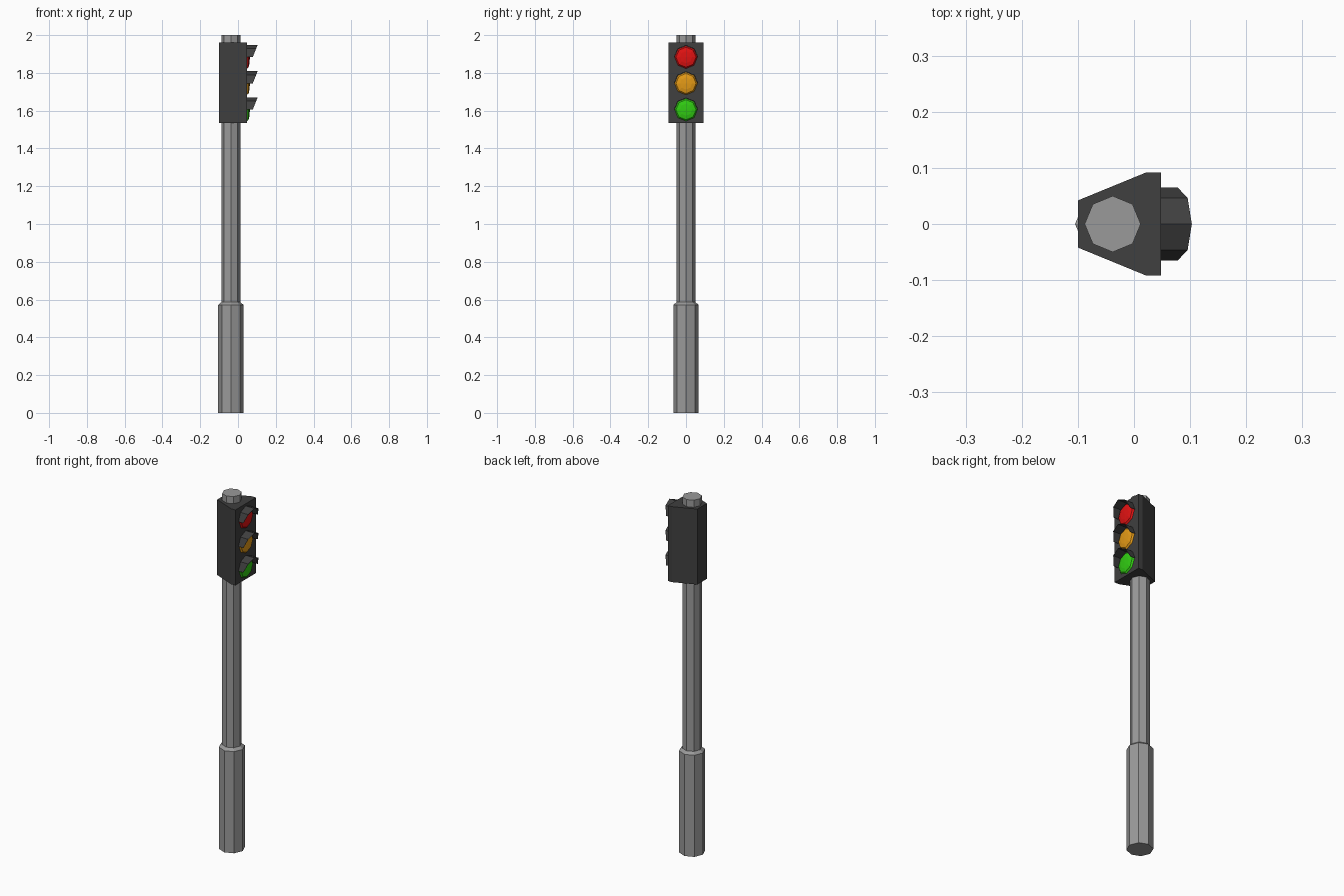
import bpy, bmesh, math

if "Cube" in bpy.data.objects:
    bpy.data.objects.remove(bpy.data.objects["Cube"])

POLE_X = -0.038
FACE_X = 0.048          # front plane of the lamp housing
R_HOOD = 0.065


def material(name, rgb):
    m = bpy.data.materials.new(name)
    m.diffuse_color = (*rgb, 1)
    m.use_nodes = True
    m.node_tree.nodes["Principled BSDF"].inputs["Base Color"].default_value = m.diffuse_color
    return m


GREY = material("pole grey", (0.32, 0.32, 0.32))
DARK = material("housing charcoal", (0.05, 0.05, 0.05))
RED = material("red lamp", (0.75, 0.006, 0.006))
AMBER = material("amber lamp", (0.77, 0.32, 0.008))
GREEN = material("green lamp", (0.03, 0.6, 0.006))


def finish(bm, name, mat, recalc=True):
    if recalc:
        bmesh.ops.recalc_face_normals(bm, faces=bm.faces)
    me = bpy.data.meshes.new(name)
    bm.to_mesh(me)
    bm.free()
    me.materials.append(mat)
    ob = bpy.data.objects.new(name, me)
    bpy.context.collection.objects.link(ob)
    return ob


def loft(bm, rings, cap_start=True, cap_end=True):
    """Join closed rings of points with quads."""
    rows = [[bm.verts.new(p) for p in ring] for ring in rings]
    n = len(rows[0])
    for a, b in zip(rows, rows[1:]):
        for i in range(n):
            j = (i + 1) % n
            bm.faces.new((a[i], a[j], b[j], b[i]))
    if cap_start:
        bm.faces.new(rows[0][::-1])
    if cap_end:
        bm.faces.new(rows[-1])
    return rows


def octagon(r):
    return [(r * math.cos(i * math.pi / 4), r * math.sin(i * math.pi / 4))
            for i in range(8)]


# Pole with thicker base sleeve and chamfered shoulder
bm = bmesh.new()
loft(bm, [[(POLE_X + x, y, z) for x, y in octagon(r)]
          for r, z in ((0.067, 0), (0.067, 0.572), (0.05, 0.586), (0.05, 2.0))])
finish(bm, "pole", GREY)

# Tapered housing
half = [(-0.1, 0.042), (0.022, 0.092), (FACE_X, 0.092)]
outline = half + [(x, -y) for x, y in reversed(half)]
bm = bmesh.new()
loft(bm, [[(x, y, z) for x, y in outline] for z in (1.535, 1.96)])
finish(bm, "housing", DARK)


def lamp(name, z, mat):
    # Shallow faceted dome
    bm = bmesh.new()
    rows = loft(bm, [[(x, a, z + b) for a, b in octagon(r)]
                     for x, r in ((FACE_X - 0.002, 0.062), (0.056, 0.053),
                                  (0.061, 0.032))], cap_end=False)
    tip = bm.verts.new((0.063, 0, z))
    for i in range(8):
        bm.faces.new((rows[-1][i], rows[-1][(i + 1) % 8], tip))
    finish(bm, name, mat)


def hood(name, z):
    # Half-octagon visor cut by a forward-leaning plane
    def arc(r):
        return [(a, b) for a, b in octagon(r)[:5]]
    bm = bmesh.new()
    sections = []
    for (a, b), (c, d) in zip(arc(R_HOOD), arc(R_HOOD - 0.002)):
        front = 0.078 + 0.025 * b / R_HOOD
        sections.append([(FACE_X, a, z + b), (front, a, z + b),
                         (front, c, z + d), (FACE_X, c, z + d)])
    loft(bm, sections)
    finish(bm, name, DARK)


for colour, z, mat in (("red", 1.883, RED), ("amber", 1.744, AMBER),
                       ("green", 1.605, GREEN)):
    lamp(colour + "_lamp", z, mat)
    hood(colour + "_hood", z)
